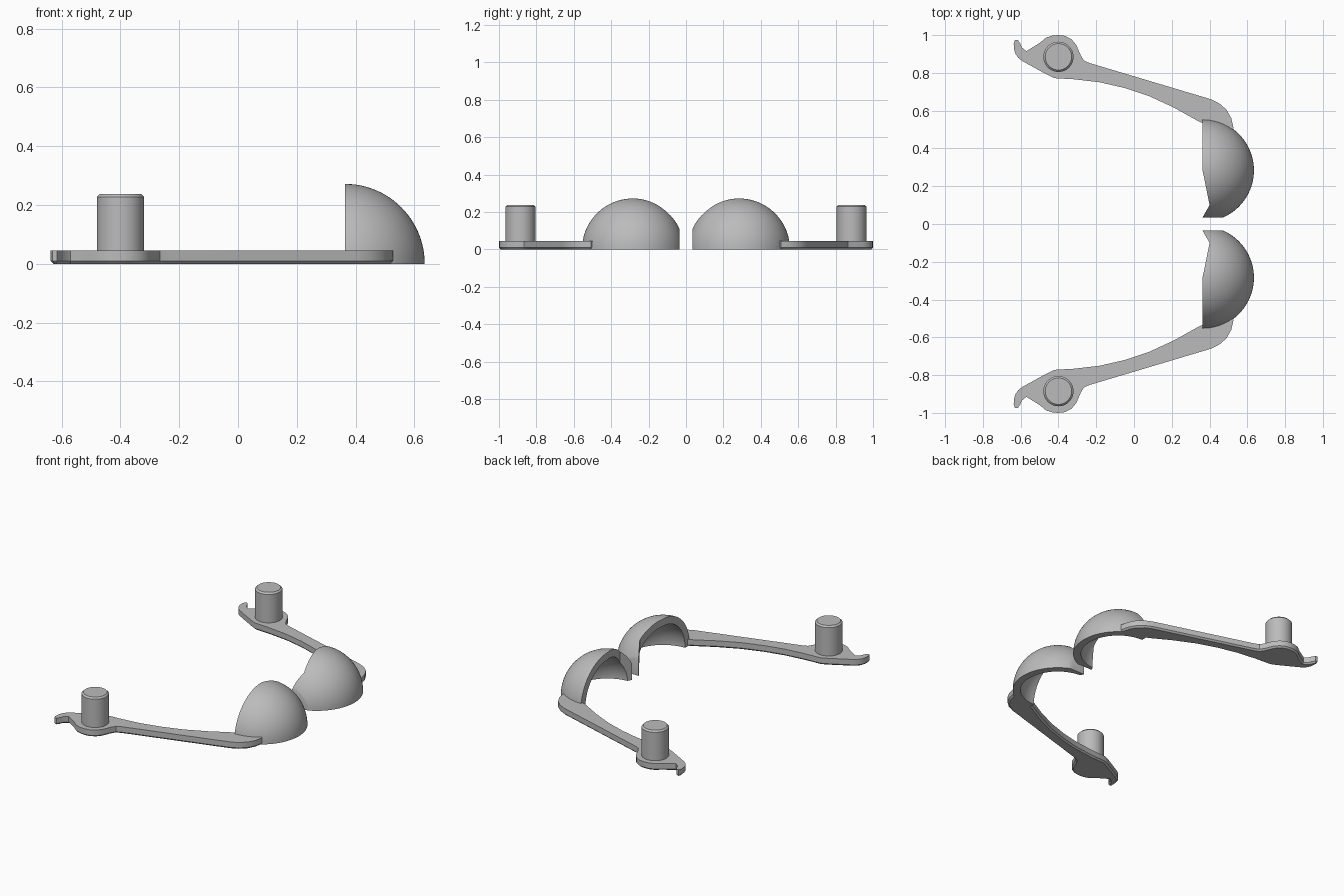
import bpy, bmesh, math
from mathutils import Matrix, Vector

cube = bpy.data.objects.get("Cube")
if cube:
    bpy.data.objects.remove(cube, do_unlink=True)

grey = bpy.data.materials.new("plain grey")
grey.use_nodes = True
COLOUR = (0.5, 0.5, 0.5, 1)
grey.diffuse_color = COLOUR
grey.node_tree.nodes["Principled BSDF"].inputs["Base Color"].default_value = COLOUR

ARM_H, BEVEL = 0.045, 0.01
CUP = Vector((0.363, 0.284, 0))
OUTER, INNER = 0.272, 0.225
PIN = Vector((-0.4, 0.885, 0))

# Arm outline: hook, round boss, straight outer edge, rounded elbow, bowed inner edge
ARM = [(-.59, .862), (-.613, .88), (-.627, .9), (-.635, .925), (-.637, .955), (-.63, .974),
       (-.615, .974), (-.602, .955), (-.594, .935), (-.57, .915), (-.5, .958), (-.465, .987),
       (-.43, .998), (-.4, 1), (-.365, .996), (-.33, .977), (-.305, .947), (-.283, .895),
       (-.265, .865), (-.235, .852), (.405, .661), (.45, .64), (.49, .605), (.515, .56),
       (.527, .508), (.51, .487), (.44, .523), (.363, .534), (.33, .55), (.21, .617),
       (.08, .677), (-.05, .72), (-.18, .75), (-.315, .766), (-.42, .772), (-.463, .792)]

# Cup trim: slanted notch in the open rim plus the flat inner end
TRIM = [(.2, .284), (.363, .284), (.4, .1), (.363, .035), (.8, .035), (.8, -.1), (.2, -.1)]


def finish(bm, name, side):
    """Turn a bmesh into a smooth-shaded object, mirrored in y when side is -1."""
    bmesh.ops.transform(bm, matrix=Matrix.Diagonal((1, side, 1, 1)), verts=bm.verts)
    bmesh.ops.recalc_face_normals(bm, faces=bm.faces)
    mesh = bpy.data.meshes.new(name)
    bm.to_mesh(mesh)
    bm.free()
    mesh.materials.append(grey)
    obj = bpy.data.objects.new(name, mesh)
    bpy.context.collection.objects.link(obj)
    return obj


def activate(obj):
    bpy.ops.object.select_all(action='DESELECT')
    obj.select_set(True)
    bpy.context.view_layer.objects.active = obj


def smooth(obj):
    activate(obj)
    bpy.ops.object.shade_smooth_by_angle(angle=math.radians(32))


def prism(outline, bottom, top):
    bm = bmesh.new()
    face = bm.faces.new([bm.verts.new((x, y, bottom)) for x, y in outline])
    new = bmesh.ops.extrude_face_region(bm, geom=[face])["geom"]
    bmesh.ops.translate(bm, vec=(0, 0, top - bottom),
                        verts=[v for v in new if isinstance(v, bmesh.types.BMVert)])
    return bm


def chamfer(bm, z):
    """Bevel the edges lying at height z."""
    edges = [e for e in bm.edges if all(abs(v.co.z - z) < 1e-5 for v in e.verts)]
    bmesh.ops.bevel(bm, geom=edges, offset=BEVEL, segments=1, affect='EDGES')


def build_arm(name, side):
    bm = prism(ARM, 0, ARM_H)
    bmesh.ops.recalc_face_normals(bm, faces=bm.faces)
    chamfer(bm, 0)
    smooth(finish(bm, name + "_arm", side))


def build_pin(name, side):
    bm = bmesh.new()
    low, high = 0.02, 0.238
    bmesh.ops.create_cone(bm, cap_ends=True, segments=48, radius1=0.08, radius2=0.08,
                          depth=high - low,
                          matrix=Matrix.Translation(PIN + Vector((0, 0, (low + high) / 2))))
    chamfer(bm, high)
    smooth(finish(bm, name + "_pin", side))


def build_cup(name, side):
    # Hollow quarter sphere: wall section spun half a turn, then closed at the rim
    bm = bmesh.new()
    steps = 24
    angles = [math.pi / 2 * i / steps for i in range(steps + 1)]
    section = [(INNER, a) for a in reversed(angles)] + [(OUTER, a) for a in angles]
    verts = [bm.verts.new(CUP + Vector((0, -r * math.cos(a), r * math.sin(a))))
             for r, a in section]
    edges = [bm.edges.new(pair) for pair in zip(verts, verts[1:])]
    bmesh.ops.spin(bm, geom=verts + edges, cent=CUP, axis=(0, 0, 1),
                   angle=math.pi, steps=2 * steps)
    bmesh.ops.remove_doubles(bm, verts=bm.verts, dist=1e-4)
    bmesh.ops.holes_fill(bm, edges=[e for e in bm.edges if e.is_boundary], sides=0)
    cup = finish(bm, name + "_cup", side)

    cutter = finish(prism(TRIM, -0.1, 0.5), name + "_trim", side)
    cutter.hide_render = True
    mod = cup.modifiers.new("trim", 'BOOLEAN')
    mod.operation, mod.solver, mod.object = 'DIFFERENCE', 'EXACT', cutter
    activate(cup)
    bpy.ops.object.modifier_apply(modifier=mod.name)
    bpy.data.objects.remove(cutter, do_unlink=True)
    smooth(cup)


for name, side in (("front", -1), ("back", 1)):
    build_arm(name, side)
    build_pin(name, side)
    build_cup(name, side)
